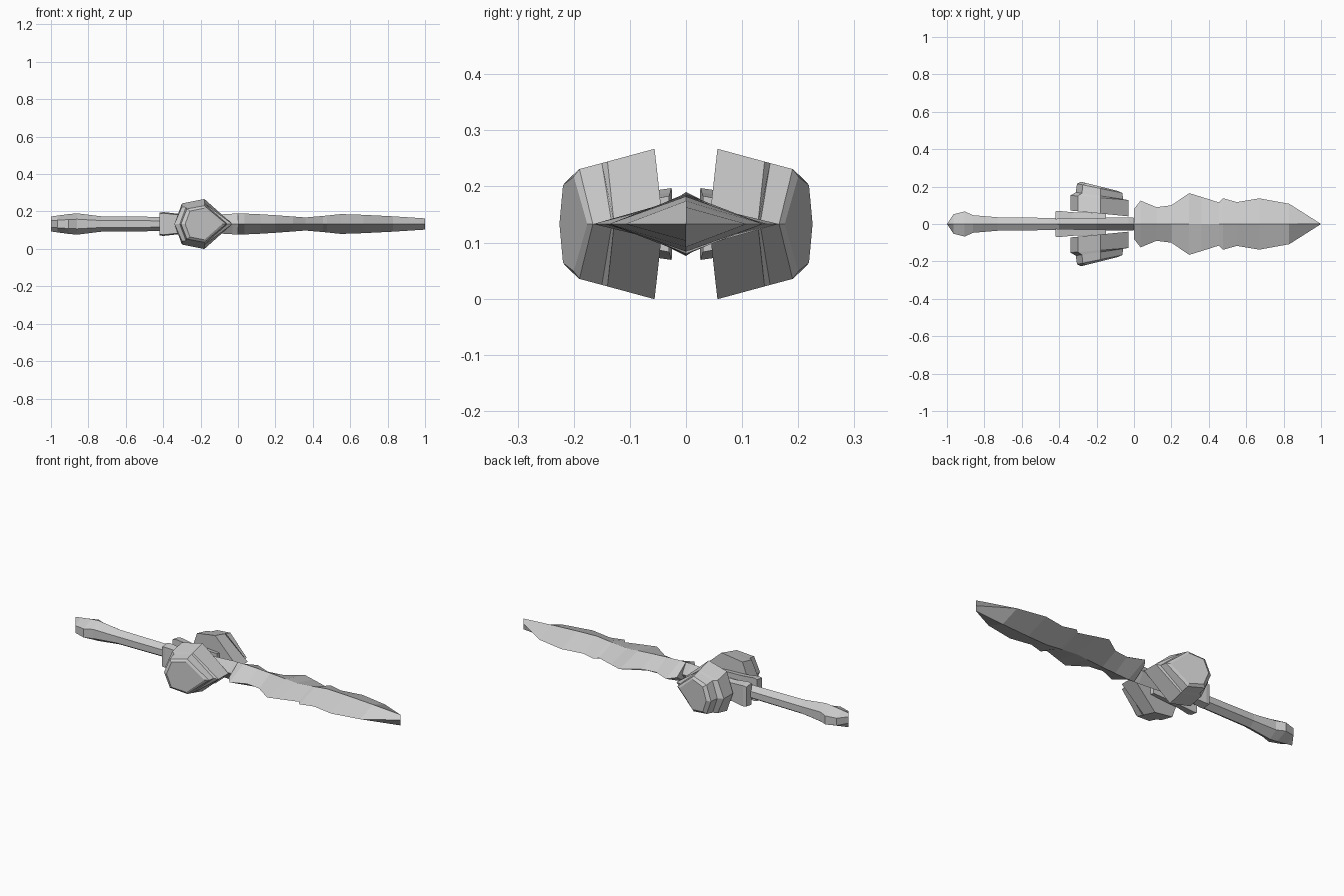
import bpy
import bmesh

if "Cube" in bpy.data.objects:
    bpy.data.objects.remove(bpy.data.objects["Cube"], do_unlink=True)

MID = 0.133  # height of the sword's centre plane

steel = bpy.data.materials.new("grey_steel")
steel.use_nodes = True
GREY = (0.6, 0.6, 0.6, 1)
steel.diffuse_color = GREY
steel.node_tree.nodes["Principled BSDF"].inputs["Base Color"].default_value = GREY


def loft(name, rings, mirror=False):
    """Skin a list of equal-length rings, cap the ends, optionally mirror in y."""
    bm = bmesh.new()
    loops = [[bm.verts.new(p) for p in ring] for ring in rings]
    for a, b in zip(loops, loops[1:]):
        n = len(a)
        for i in range(n):
            j = (i + 1) % n
            bm.faces.new((a[i], a[j], b[j], b[i]))
    for end in (loops[0], loops[-1]):
        if max(v.co.y for v in end) - min(v.co.y for v in end) > 0.001:
            bm.faces.new(end)
    bmesh.ops.remove_doubles(bm, verts=bm.verts, dist=0.0005)
    bmesh.ops.recalc_face_normals(bm, faces=bm.faces)
    mesh = bpy.data.meshes.new(name)
    bm.to_mesh(mesh)
    bm.free()
    mesh.materials.append(steel)
    obj = bpy.data.objects.new(name, mesh)
    bpy.context.collection.objects.link(obj)
    if mirror:
        mod = obj.modifiers.new("mirror", "MIRROR")
        mod.use_axis = (False, True, False)
        mod.use_mirror_merge = False
    return obj


def diamond(x, hy, hz):
    return [(x, hy, MID), (x, 0, MID + hz), (x, -hy, MID), (x, 0, MID - hz)]


def ridged(x, hy, hz):
    s = hz * 0.45
    return [(x, hy, MID + s), (x, 0, MID + hz), (x, -hy, MID + s),
            (x, -hy, MID - s), (x, 0, MID - hz), (x, -hy * -1, MID - s)]


# jagged blade: x, half width, half thickness
blade = [(0, 0.08, 0.055), (0.035, 0.125, 0.055), (0.12, 0.09, 0.052),
         (0.2, 0.1, 0.047), (0.295, 0.165, 0.04), (0.36, 0.145, 0.035),
         (0.455, 0.115, 0.043), (0.475, 0.138, 0.045), (0.55, 0.117, 0.053),
         (0.67, 0.137, 0.049), (0.83, 0.108, 0.041), (1, 0, 0.03)]
loft("blade", [diamond(*s) for s in blade])

# grip with swollen pommel
grip = [(-1, 0, 0.04), (-0.965, 0.052, 0.045), (-0.905, 0.067, 0.053),
        (-0.86, 0.047, 0.057), (-0.73, 0.036, 0.041), (-0.4, 0.032, 0.038)]
loft("grip", [ridged(*s) for s in grip])

# slim core joining grip and blade
core = [(-0.41, 0.04, 0.04), (-0.2, 0.035, 0.045), (-0.03, 0.035, 0.055),
        (0.06, 0.03, 0.055)]
loft("core", [diamond(*s) for s in core])

# forked collar prongs beside the core
prong = [(-0.42, 0.025, 0.068, 0.06), (-0.4, 0.026, 0.07, 0.064),
         (-0.33, 0.028, 0.063, 0.056), (-0.15, 0.03, 0.058, 0.05)]
loft("collar_prong", [[(x, a, MID - h), (x, a, MID + h), (x, b, MID + h * 0.9),
                       (x, b, MID - h * 0.9)] for x, a, b, h in prong], True)

# faceted guard lobes: stepped hexagonal layers, skewed towards the grip
HEX = [(0.15, 0), (0, 0.134), (-0.12, 0.11), (-0.16, 0), (-0.12, -0.11), (0, -0.134)]


def lobe_ring(y, sx, sz, skew):
    return [(-0.18 + u * sx, y - u * skew, MID + w * sz) for u, w in HEX]


lobe = [(0.056, 1.0, 1.0, 0.1), (0.14, 1.0, 0.83, 0.08),
        (0.15, 0.82, 0.81, 0.12), (0.19, 0.78, 0.73, 0.16),
        (0.2, 0.64, 0.63, 0.16)]
loft("guard_lobe", [lobe_ring(*s) for s in lobe], True)
